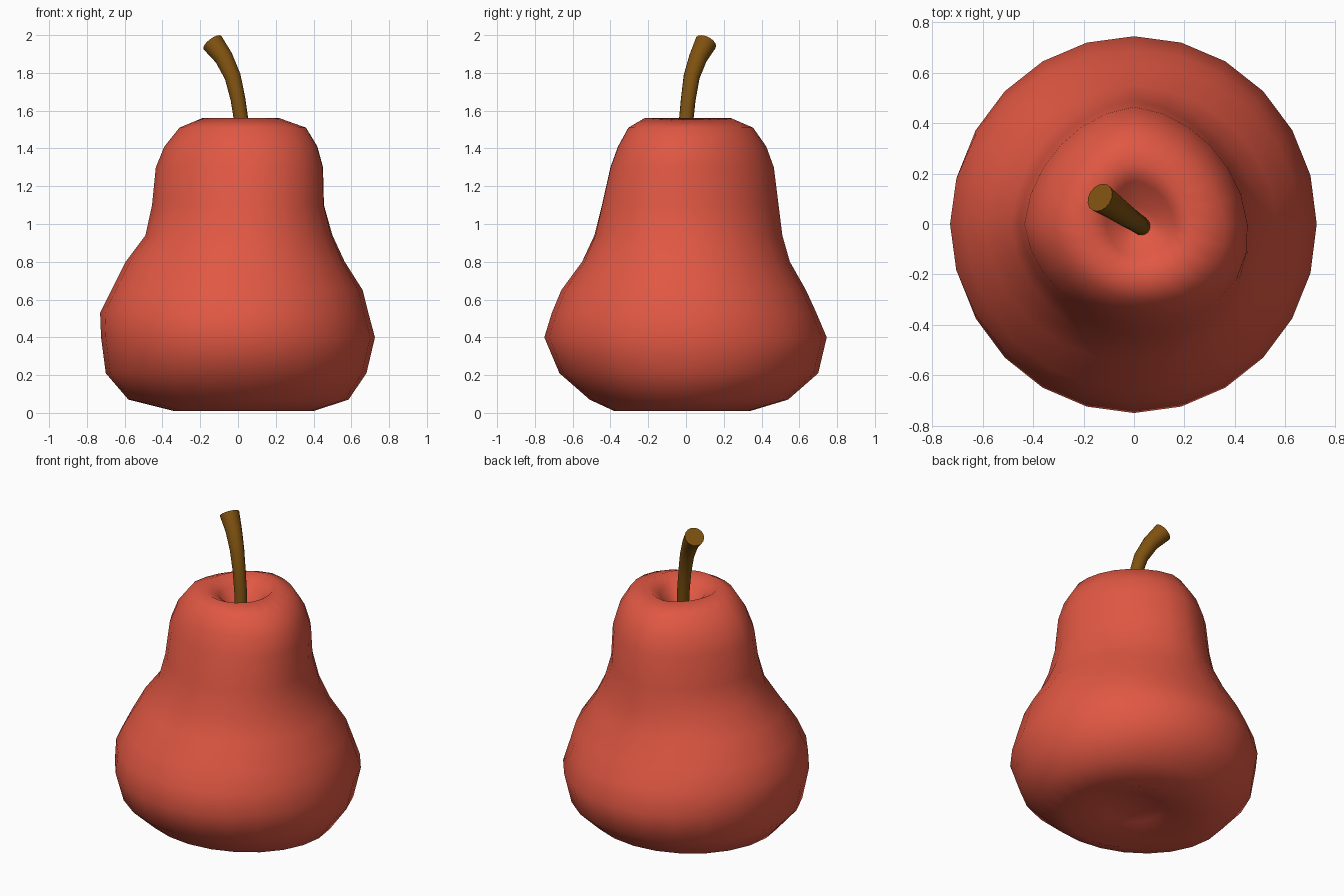
import bpy, bmesh, math
from mathutils import Vector

if "Cube" in bpy.data.objects:
    bpy.data.objects.remove(bpy.data.objects["Cube"])


def material(name, rgb):
    m = bpy.data.materials.new(name)
    m.diffuse_color = (*rgb, 1)
    m.use_nodes = True
    m.node_tree.nodes["Principled BSDF"].inputs["Base Color"].default_value = m.diffuse_color
    return m


def loft(name, rings, mat, start, end, angle):
    """Skin a list of closed rings, fanning each end to a centre point."""
    bm = bmesh.new()
    loops = [[bm.verts.new(p) for p in ring] for ring in rings]
    n = len(loops[0])
    for a, b in zip(loops, loops[1:]):
        for i in range(n):
            j = (i + 1) % n
            bm.faces.new((a[i], a[j], b[j], b[i]))
    for loop, centre in ((loops[0], start), (loops[-1], end)):
        c = bm.verts.new(centre)
        for i in range(n):
            bm.faces.new((loop[i], loop[(i + 1) % n], c))
    bmesh.ops.recalc_face_normals(bm, faces=bm.faces)
    me = bpy.data.meshes.new(name)
    bm.to_mesh(me)
    bm.free()
    me.materials.append(mat)
    ob = bpy.data.objects.new(name, me)
    bpy.context.collection.objects.link(ob)
    bpy.context.view_layer.objects.active = ob
    ob.select_set(True)
    bpy.ops.object.shade_smooth_by_angle(angle=math.radians(angle))
    ob.select_set(False)
    return ob


red = material("pear_red", (0.75, 0.096, 0.056))
brown = material("stem_brown", (0.21, 0.083, 0.005))

# Pear body: height, then extents to left, right, front, back
profile = [
    (0.07, .17, .17, .17, .17),
    (0.01, .34, .40, .38, .34),
    (0.07, .58, .585, .51, .54),
    (0.21, .70, .68, .67, .70),
    (0.40, .725, .725, .75, .745),
    (0.53, .73, .69, .71, .69),
    (0.65, .67, .66, .66, .635),
    (0.80, .595, .565, .55, .55),
    (0.94, .49, .50, .485, .51),
    (1.10, .455, .455, .445, .49),
    (1.30, .435, .45, .40, .465),
    (1.41, .39, .42, .36, .425),
    (1.51, .31, .36, .305, .355),
    (1.56, .19, .22, .22, .24),
    (1.51, .11, .16, .13, .17),
    (1.43, .05, .09, .06, .07),
]
SIDES = 24


def body_ring(z, left, right, front, back):
    neck = min(1, max(0, (z - 0.7) / 0.35))
    pts = []
    for i in range(SIDES):
        a = math.tau * i / SIDES
        c, s = math.cos(a), math.sin(a)
        # neck is squared off at front right and flattened on other corners
        k = 0.06 if c > 0 and s < 0 else -0.05
        r = 1 + neck * k * abs(math.sin(2 * a))
        pts.append((r * c * (right if c > 0 else left),
                    r * s * (back if s > 0 else front), z))
    return pts


loft("pear_body", [body_ring(*p) for p in profile], red,
     (0, 0, 0.10), (0.02, 0, 1.41), 180)

# Stem: centre and radius along a curved, flaring path
path = [((0.03, -0.01, 1.40), .036), ((0.018, 0, 1.54), .038),
        ((0.0, 0.012, 1.66), .039), ((-0.028, 0.03, 1.78), .043),
        ((-0.075, 0.064, 1.88), .049), ((-0.135, 0.105, 1.96), .059)]
pts = [Vector(p) for p, _ in path]
rings = []
for i, (p, r) in enumerate(path):
    d = pts[min(i + 1, len(pts) - 1)] - pts[max(i - 1, 0)]
    d.normalize()
    u = d.cross(Vector((0, 1, 0))).normalized()
    v = d.cross(u)
    rings.append([pts[i] + r * (math.cos(t) * u + math.sin(t) * v)
                  for t in (math.tau * k / 16 for k in range(16))])
loft("stem", rings, brown, pts[0], pts[-1], 40)
